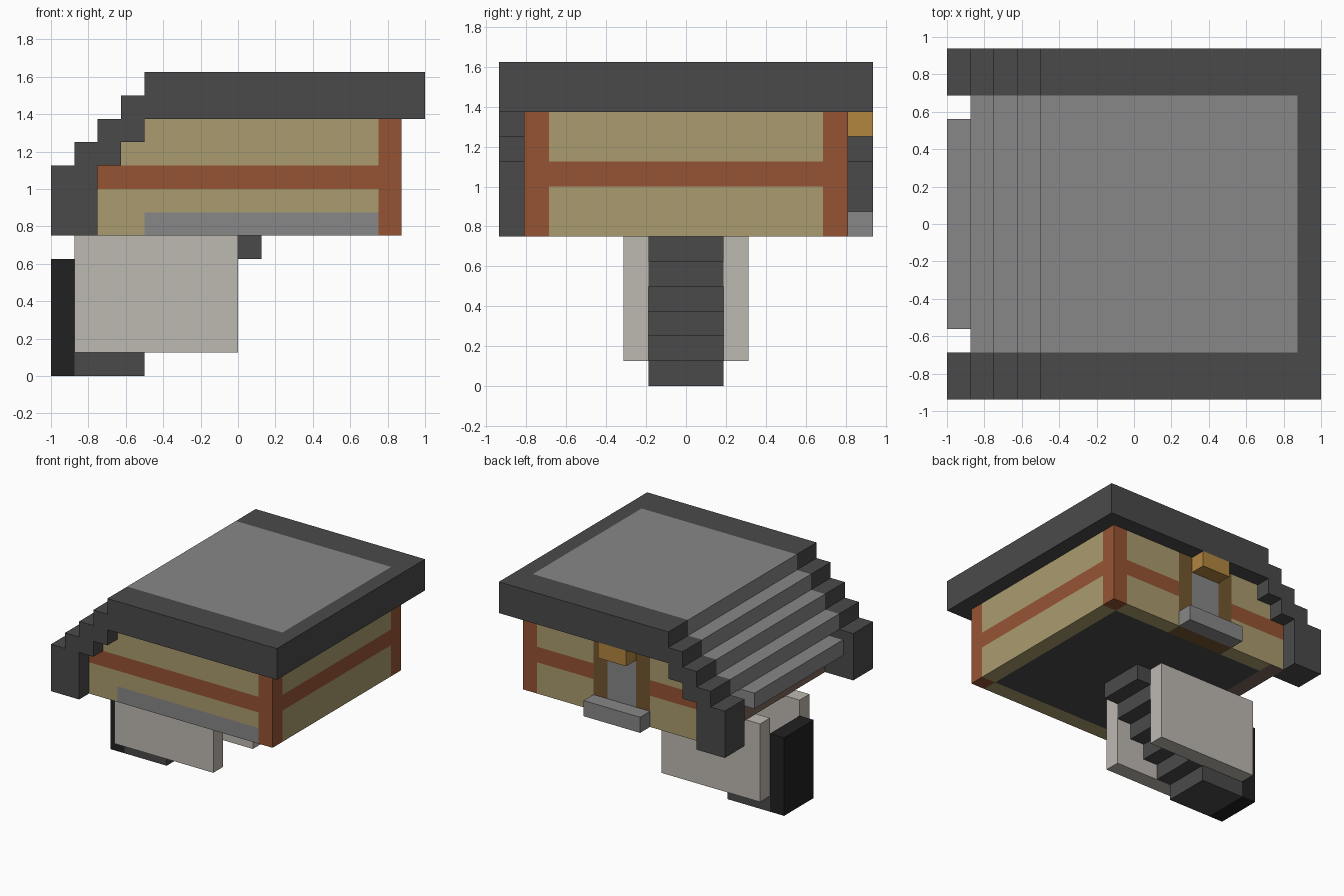
import bpy
import bmesh

old = bpy.data.objects.get("Cube")
if old:
    bpy.data.objects.remove(old, do_unlink=True)

U = 0.125  # one building block


def linear(c):
    c /= 255
    return c / 12.92 if c <= 0.04045 else ((c + 0.055) / 1.055) ** 2.4


def material(name, r, g, b):
    m = bpy.data.materials.new(name)
    m.use_nodes = True
    col = (linear(r), linear(g), linear(b), 1)
    m.diffuse_color = col
    node = m.node_tree.nodes["Principled BSDF"]
    node.inputs["Base Color"].default_value = col
    node.inputs["Roughness"].default_value = 0.9
    return m


DARK = material("dark_slate", 74, 74, 74)
GREY = material("stone_grey", 135, 135, 135)
PLASTER = material("straw_plaster", 170, 156, 110)
TIMBER = material("red_timber", 150, 84, 52)
PALE = material("pale_stone", 190, 184, 177)
BLACK = material("black_iron", 33, 33, 33)
ORANGE = material("amber_wood", 178, 134, 64)
BROWN = material("brown_wood", 114, 86, 47)
UMBER = material("dull_umber", 124, 101, 91)


def prism(name, profile, y0, y1, mats, cuts=(), rule=None):
    """Extrude an x-z profile (in blocks) along y, slice it and paint it by rule."""
    bm = bmesh.new()
    face = bm.faces.new([bm.verts.new((x * U, y0 * U, z * U)) for x, z in profile])
    ext = bmesh.ops.extrude_face_region(bm, geom=[face])["geom"]
    top = [v for v in ext if isinstance(v, bmesh.types.BMVert)]
    bmesh.ops.translate(bm, verts=top, vec=(0, (y1 - y0) * U, 0))
    bmesh.ops.recalc_face_normals(bm, faces=bm.faces)
    for axis, values in cuts:
        for value in values:
            co, no = [0, 0, 0], [0, 0, 0]
            co[axis], no[axis] = value * U, 1
            geom = bm.verts[:] + bm.edges[:] + bm.faces[:]
            bmesh.ops.bisect_plane(bm, geom=geom, dist=1e-5, plane_co=co, plane_no=no)
    bm.normal_update()
    if rule:
        for f in bm.faces:
            f.material_index = mats.index(rule(f.calc_center_bounds() / U, f.normal))
    mesh = bpy.data.meshes.new(name)
    bm.to_mesh(mesh)
    bm.free()
    for m in mats:
        mesh.materials.append(m)
    obj = bpy.data.objects.new(name, mesh)
    bpy.context.collection.objects.link(obj)
    return obj


def box(name, x, y, z, mat):
    pts = [(x[0], z[0]), (x[1], z[0]), (x[1], z[1]), (x[0], z[1])]
    return prism(name, pts, y[0], y[1], [mat])


# Timber-framed walls, with door, frame and plinth painted on
def wall_paint(c, n):
    if n.z < -0.5:  # wall bottoms around the floor
        if abs(c.y) < 5.5 and -5 < c.x < 6:
            return DARK
        if c.x > 6 and abs(c.y) > 5.5:
            return TIMBER
        if c.x < -5:
            return UMBER
        return BROWN if c.y > 5.5 and abs(c.x) < 2 else PLASTER
    if n.x < -0.5:
        return UMBER
    if n.y > 0.5 and abs(c.x) < 2:  # doorway
        return GREY if abs(c.x) < 1 and 7 < c.z < 10 else BROWN
    if 8 < c.z < 9 or (n.x > 0.5 and abs(c.y) > 5.5) or (abs(n.y) > 0.5 and c.x > 6):
        return TIMBER
    if n.y < -0.5 and c.z < 7 and -4 < c.x:
        return GREY
    return PLASTER


under_steps = [(-4, 11), (-4, 10), (-5, 10), (-5, 9), (-6, 9)]
prism("house_walls", [(-6, 6), (7, 6), (7, 11)] + under_steps, -6.5, 6.5,
      [PLASTER, TIMBER, DARK, GREY, BROWN, UMBER],
      [(0, (-5, -4, -2, -1, 1, 2, 6)), (1, (-5.5, 5.5)), (2, (7, 8, 9, 10))],
      wall_paint)

# Stepped roof: grey middle with a dark rim, dark gables on both sides
over_steps = [(-7, 9), (-7, 10), (-6, 10), (-6, 11), (-5, 11),
              (-5, 12), (-4, 12), (-4, 13), (8, 13), (8, 11)]
prism("roof_middle", over_steps + under_steps, -5.5, 5.5, [DARK, GREY], [(0, (7,))],
      lambda c, n: GREY if c.x < 7 and (n.z > 0.5 or n.x < -0.5) else DARK)
gable = [(-6, 6), (-8, 6), (-8, 9)] + over_steps + under_steps
prism("gable_front", gable, -7.5, -5.5, [DARK])
prism("gable_back", gable, 5.5, 7.5, [DARK])
box("eave_ledge", (-8, -6), (-4.5, 4.5), (8, 9), GREY)

# Back entrance
box("door_awning", (-1, 1), (6.5, 7.5), (10, 11), ORANGE)
box("door_step", (-2, 2), (6.5, 7.5), (6, 7), GREY)

# Cellar stairway between two side walls
for side, y in (("front", (-2.5, -1.5)), ("back", (1.5, 2.5))):
    box("stair_wall_" + side, (-7, 0), y, (1, 6), PALE)
for i in range(1, 6):
    box(f"stair_step_{i}", (i - 5, i - 4), (-1.5, 1.5), (i, i + 1), DARK)
box("stair_landing", (-7, -4), (-1.5, 1.5), (0, 1), DARK)
box("cellar_door", (-8, -7), (-1.5, 1.5), (0, 5), BLACK)
